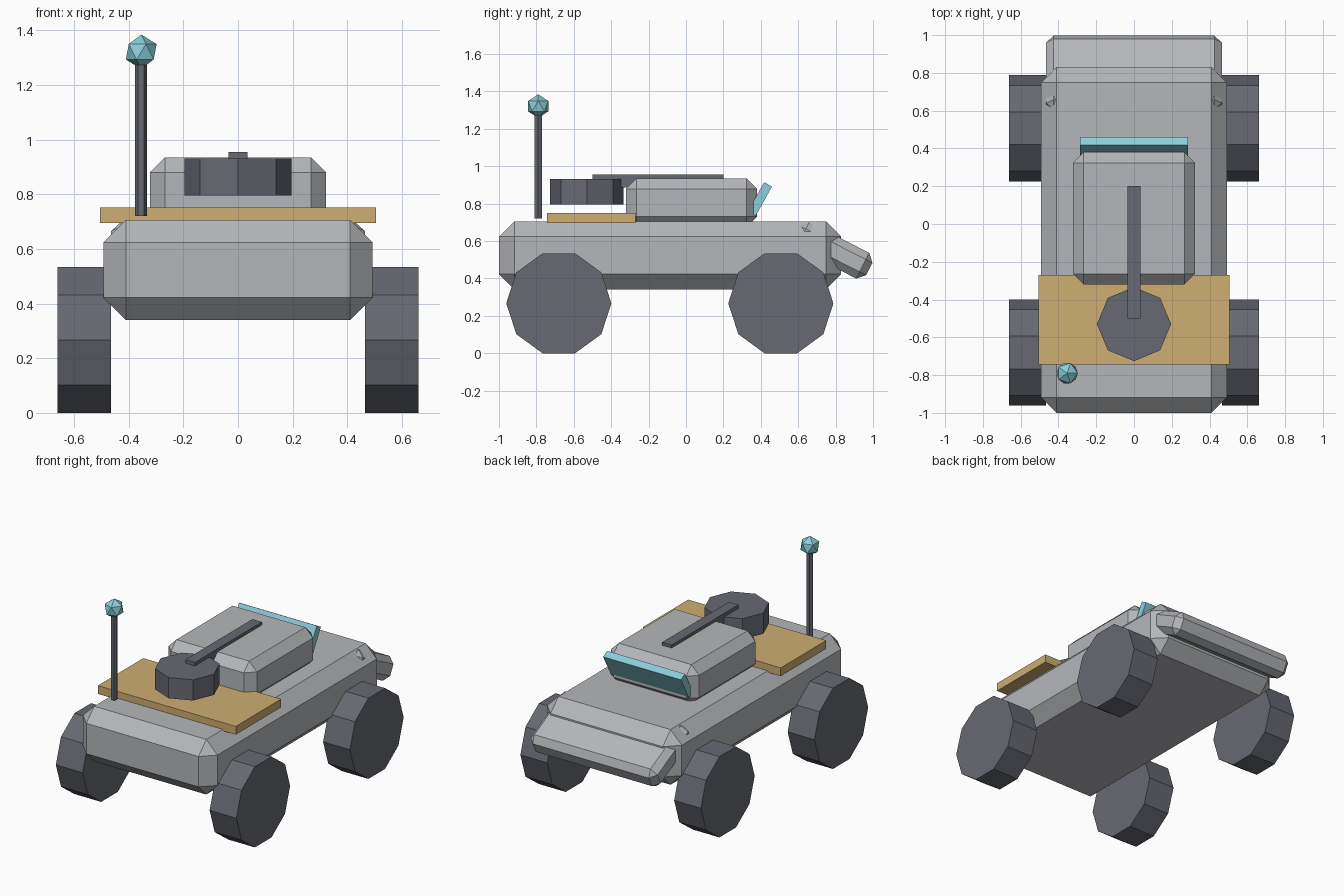
import bpy, bmesh, math
from mathutils import Matrix, Vector

if "Cube" in bpy.data.objects:
    bpy.data.objects.remove(bpy.data.objects["Cube"])


def material(name, rgb):
    m = bpy.data.materials.new(name)
    m.diffuse_color = (*rgb, 1)
    m.use_nodes = True
    m.node_tree.nodes["Principled BSDF"].inputs["Base Color"].default_value = m.diffuse_color
    return m


GREY = material("light_grey", (0.46, 0.47, 0.49))
DARK = material("dark_grey", (0.135, 0.14, 0.168))
TAN = material("tan", (0.62, 0.42, 0.17))
CYAN = material("pale_cyan", (0.26, 0.62, 0.70))


def finish(name, bm, mat, loc, rot=(0, 0, 0)):
    bmesh.ops.recalc_face_normals(bm, faces=bm.faces)
    me = bpy.data.meshes.new(name)
    bm.to_mesh(me)
    bm.free()
    me.materials.append(mat)
    ob = bpy.data.objects.new(name, me)
    ob.location, ob.rotation_euler = loc, rot
    bpy.context.collection.objects.link(ob)
    return ob


def box(name, mat, loc, size, bevel=0, tilt=0):
    """Box with optional chamfered edges, tilted about x."""
    bm = bmesh.new()
    bmesh.ops.create_cube(bm, size=1)
    bmesh.ops.scale(bm, vec=Vector(size), verts=bm.verts)
    ob = finish(name, bm, mat, loc, (math.radians(tilt), 0, 0))
    if bevel:
        mod = ob.modifiers.new("chamfer", "BEVEL")
        mod.width, mod.segments = bevel, 1
        mod.limit_method = "NONE"
    return ob


def prism(name, mat, loc, sides, radius, depth, axis="Z", turn=0):
    """Regular prism whose first corner sits at the given turn."""
    bm = bmesh.new()
    ring = [bm.verts.new((radius * math.cos(turn + math.tau * i / sides),
                          radius * math.sin(turn + math.tau * i / sides), -depth / 2))
            for i in range(sides)]
    base = bm.faces.new(ring)
    ext = bmesh.ops.extrude_face_region(bm, geom=[base], use_keep_orig=True)
    top = [g for g in ext["geom"] if isinstance(g, bmesh.types.BMVert)]
    bmesh.ops.translate(bm, vec=(0, 0, depth), verts=top)
    if axis == "X":  # local x becomes y, local y becomes z
        m = Matrix(((0, 0, 1), (1, 0, 0), (0, 1, 0)))
        bmesh.ops.transform(bm, matrix=m.to_4x4(), verts=bm.verts)
    return finish(name, bm, mat, loc)


# Hull and sloping nose
box("hull", GREY, (0, -0.085, 0.523), (0.985, 1.83, 0.365), 0.082)
box("nose", GREY, (0, 0.784, 0.55), (0.93, 0.44, 0.154), 0.04, tilt=-27)

# Cabin with leaning window
box("cabin", GREY, (0, 0.03, 0.805), (0.645, 0.70, 0.26), 0.056)
box("window", CYAN, (0, 0.395, 0.824), (0.57, 0.048, 0.18), tilt=-29)

# Cargo deck, turret and arm
box("deck", TAN, (0, -0.507, 0.723), (1.01, 0.475, 0.055))
prism("turret", DARK, (0, -0.53, 0.863), 8, 0.196, 0.137)
box("arm", DARK, (0, -0.15, 0.92), (0.07, 0.70, 0.07))

# Mast and beacon
prism("mast", DARK, (-0.354, -0.79, 1.0), 6, 0.022, 0.56)
bm = bmesh.new()
bmesh.ops.create_icosphere(bm, subdivisions=1, radius=0.063)
finish("beacon", bm, CYAN, (-0.354, -0.79, 1.321))

# Four ten-sided wheels
for side, sx in (("left", -1), ("right", 1)):
    for end, y in (("front", -0.68), ("rear", 0.507)):
        prism(f"{end}_{side}_wheel", DARK, (sx * 0.563, y, 0.267), 10, 0.281, 0.196, "X")
